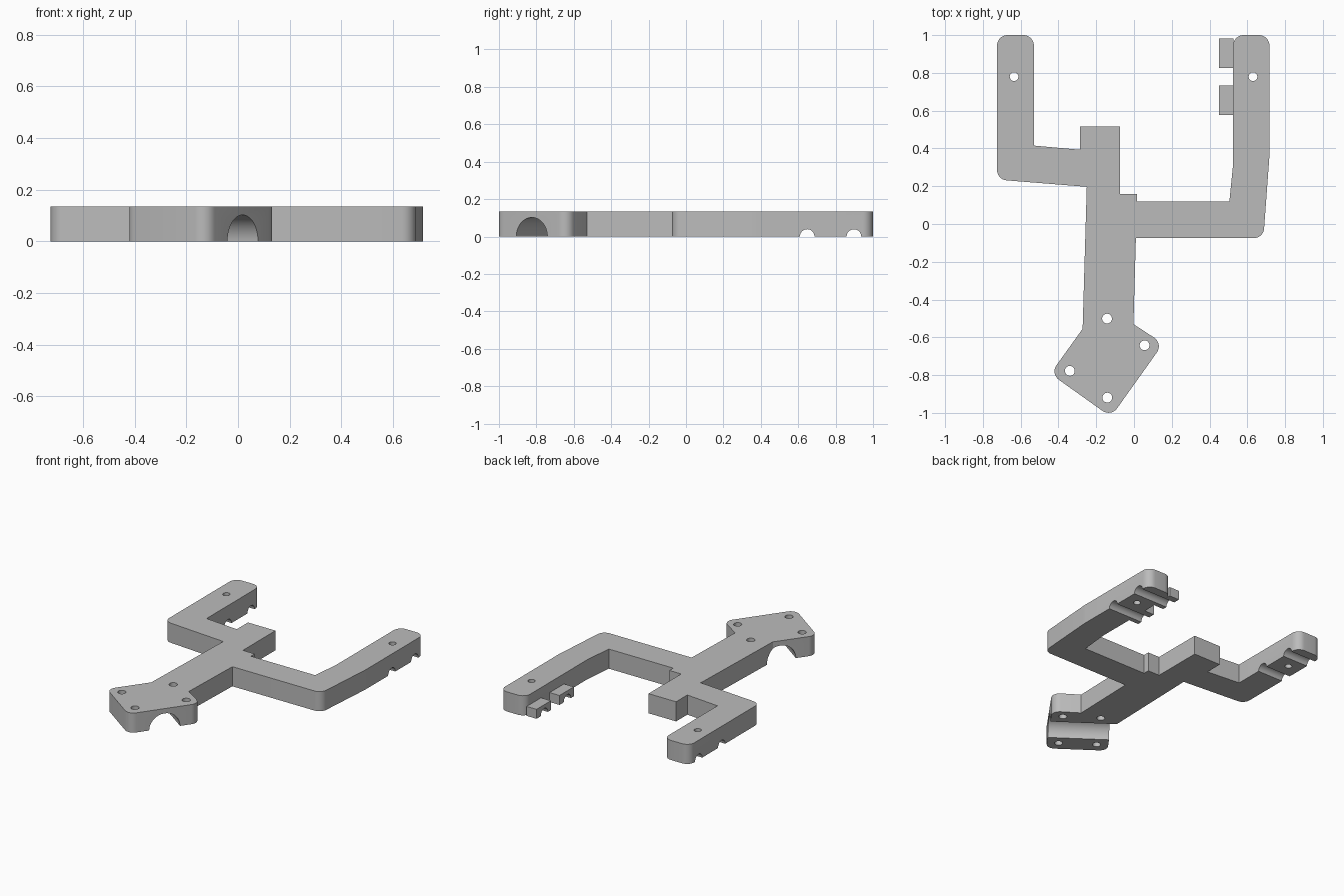
import bpy, bmesh, math
from mathutils import Vector, Matrix

cube = bpy.data.objects.get("Cube")
if cube:
    bpy.data.objects.remove(cube, do_unlink=True)

HEIGHT = 0.135
grey = bpy.data.materials.new("plain grey")
grey.use_nodes = True
grey.diffuse_color = (0.5, 0.5, 0.5, 1)
grey.node_tree.nodes["Principled BSDF"].inputs["Base Color"].default_value = (0.5, 0.5, 0.5, 1)


def fillet(outline, steps=8):
    """Round each (x, y, radius) corner of a closed outline."""
    result = []
    for i, (x, y, r) in enumerate(outline):
        p = Vector((x, y))
        if r == 0:
            result.append(p)
            continue
        a = (Vector(outline[i - 1][:2]) - p).normalized()
        b = (Vector(outline[(i + 1) % len(outline)][:2]) - p).normalized()
        half = a.angle(b) / 2
        centre = p + (a + b).normalized() * r / math.sin(half)
        start = p + a * r / math.tan(half) - centre
        end = p + b * r / math.tan(half) - centre
        sweep = start.angle_signed(end)
        for k in range(steps + 1):
            result.append(centre + Matrix.Rotation(-sweep * k / steps, 2) @ start)
    return result


def make_object(name, bm):
    bmesh.ops.recalc_face_normals(bm, faces=bm.faces)
    mesh = bpy.data.meshes.new(name)
    bm.to_mesh(mesh)
    bm.free()
    obj = bpy.data.objects.new(name, mesh)
    bpy.context.collection.objects.link(obj)
    mesh.materials.append(grey)
    return obj


def extrude_outline(name, points, height):
    bm = bmesh.new()
    face = bm.faces.new([bm.verts.new((p[0], p[1], 0)) for p in points])
    geom = bmesh.ops.extrude_face_region(bm, geom=[face])["geom"]
    top = [g for g in geom if isinstance(g, bmesh.types.BMVert)]
    bmesh.ops.translate(bm, vec=(0, 0, height), verts=top)
    return make_object(name, bm)


def cut_cylinder(target, centre, axis, radius, length, sides=32):
    bm = bmesh.new()
    turn = Vector((0, 0, 1)).rotation_difference(Vector(axis)).to_matrix().to_4x4()
    bmesh.ops.create_cone(bm, cap_ends=True, segments=sides, radius1=radius, radius2=radius,
                          depth=length, matrix=Matrix.Translation(centre) @ turn)
    cutter = make_object("cutter", bm)
    cutter.hide_render = True
    mod = target.modifiers.new("cut", "BOOLEAN")
    mod.operation, mod.solver, mod.object = "DIFFERENCE", "EXACT", cutter
    bpy.context.view_layer.objects.active = target
    bpy.ops.object.modifier_apply(modifier=mod.name)
    bpy.data.objects.remove(cutter, do_unlink=True)


# Tilted mounting plate frame at the front of the stem
mid = Vector((-0.142, -0.71))
u = Vector((0.58, 0.814))
v = Vector((0.814, -0.58))


def plate(a, b):
    return mid + u * a + v * b


# Bracket outline: arms, stem and tilted plate
R = 0.055
outline = [(-0.725, 1, R), (-0.53, 1, R), (-0.53, 0.415, 0), (-0.285, 0.393, 0),
           (-0.285, 0.515, 0), (-0.075, 0.515, 0), (-0.075, 0.16, 0), (0.015, 0.16, 0),
           (0.015, 0.118, 0), (0.505, 0.118, 0), (0.525, 0.32, 0), (0.525, 1, R),
           (0.717, 1, R), (0.717, 0.36, 0.3), (0.685, -0.075, R), (0.01, -0.075, 0),
           (-0.003, -0.53, 0), (*plate(0.235, 0.197), R), (*plate(-0.242, 0.197), R),
           (*plate(-0.242, -0.197), R), (-0.272, -0.555, 0), (-0.25, 0.197, 0),
           (-0.725, 0.235, R)]
bracket = extrude_outline("bracket", fillet(outline), HEIGHT)

# Wide arched channel under the plate, with four screw holes around it
cut_cylinder(bracket, (*mid, 0), (*v, 0), 0.102, 0.8, 48)
for a in (-0.17, 0.17):
    for b in (-0.122, 0.122):
        cut_cylinder(bracket, (*plate(a, b), HEIGHT / 2), (0, 0, 1), 0.026, 0.4)

# Arm screw holes
for x in (-0.635, 0.63):
    cut_cylinder(bracket, (x, 0.78, HEIGHT / 2), (0, 0, 1), 0.023, 0.4)

# Small side clips on the left arm, and grooves running through both arms
parts = [bracket]
for name, y in (("front_clip", 0.655), ("rear_clip", 0.905)):
    box = [(0.45, y - 0.078), (0.526, y - 0.078), (0.526, y + 0.078), (0.45, y + 0.078)]
    clip = extrude_outline(name, box, 0.065)
    parts.append(clip)
    for part in parts[:1] + [clip]:
        cut_cylinder(part, (0, y - 0.007, 0), (1, 0, 0), 0.039, 2)

# Smooth rounded walls, sharp edges
for part in parts:
    bpy.ops.object.select_all(action="DESELECT")
    part.select_set(True)
    bpy.context.view_layer.objects.active = part
    bpy.ops.object.shade_smooth_by_angle(angle=math.radians(30))
